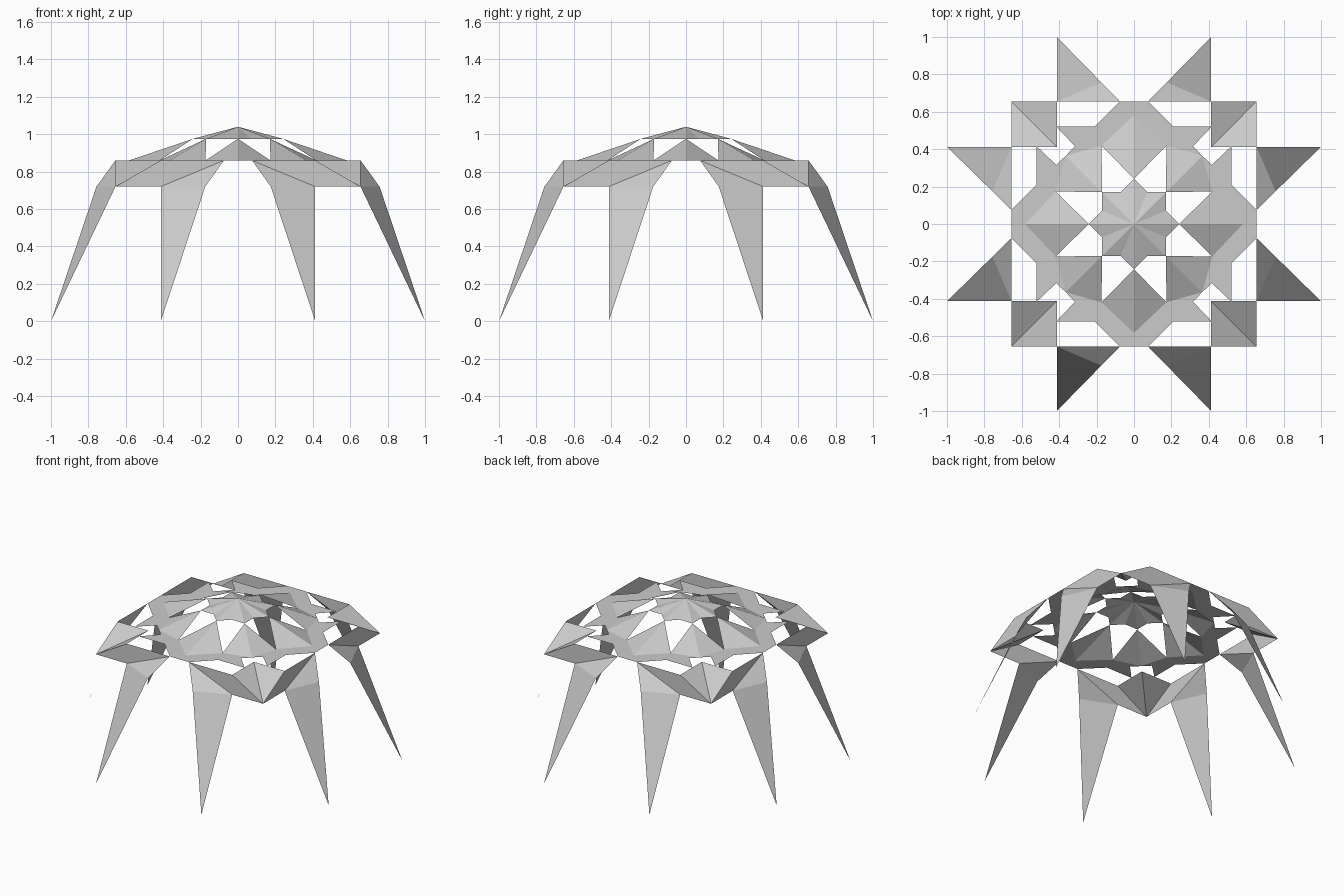
import bpy, bmesh
from math import sin, cos, pi, radians
from mathutils import Vector, Matrix

if "Cube" in bpy.data.objects:
    bpy.data.objects.remove(bpy.data.objects["Cube"])

Z_TOP, Z_STAR, Z_RING, Z_KNEE = 1.04, 0.975, 0.86, 0.72


def build(name, faces, turns=4, mirror=False):
    """Make one object from faces repeated around z, optionally mirrored in x."""
    bm = bmesh.new()
    for k in range(turns):
        rot = Matrix.Rotation(2 * pi * k / turns, 3, 'Z')
        for side in ((1, -1) if mirror else (1,)):
            for face in faces:
                pts = [rot @ Vector((x * side, y, z)) for x, y, z in face]
                f = bm.faces.new([bm.verts.new(p) for p in pts])
                f.normal_update()
                # keep the outer side facing outward
                if f.normal.dot(f.calc_center_median()) < 0:
                    f.normal_flip()
    bmesh.ops.remove_doubles(bm, verts=bm.verts, dist=0.002)
    me = bpy.data.meshes.new(name)
    bm.to_mesh(me)
    bm.free()
    ob = bpy.data.objects.new(name, me)
    bpy.context.collection.objects.link(ob)
    return ob


def polar(r, deg, z):
    return (r * sin(radians(deg)), r * cos(radians(deg)), z)


# central eight-pointed star cap
apex = (0, 0, Z_TOP)
tip, dent = polar(0.242, 0, Z_STAR), polar(0.185, 22.5, Z_STAR)
build("star_cap", [(apex, tip, dent)], turns=8, mirror=True)

# folded diamonds: long ones on the axes, shorter ones on the diagonals
side = polar(0.453, 22.5, Z_RING)
build("axis_diamonds", [(tip, side, (0, 0.582, Z_RING))], mirror=True)
diag_tip = polar(0.242, 45, Z_STAR)
diag_end = polar(0.516, 45, Z_RING)
build("diagonal_diamonds", [(diag_tip, side, diag_end)], mirror=True)

# flat notched ring around the diamonds
z = Z_RING
build("flat_ring", [
    ((0, 0.655, z), (0, 0.582, z), side, (0.21, 0.52, z), (0.075, 0.655, z)),
    (side, diag_end, (0.315, 0.415, z), (0.415, 0.52, z), (0.21, 0.52, z)),
], mirror=True)

# folded corner roofs with their triangular side walls
c, e = 0.413, 0.655
build("corner_roofs", [
    ((c, c, z), (c, e, z), (e, e, Z_KNEE)),
    ((c, e, z), (c, e, Z_KNEE), (e, e, Z_KNEE)),
], mirror=True)

# eight tapering legs bent at the knee
knee = (0.175, 0.757, Z_KNEE)
build("legs", [
    ((0.075, e, z), (c, e, z), (c, e, Z_KNEE)),
    ((0.075, e, z), (c, e, Z_KNEE), knee),
    (knee, (c, e, Z_KNEE), (c, 1.0, 0)),
], mirror=True)
